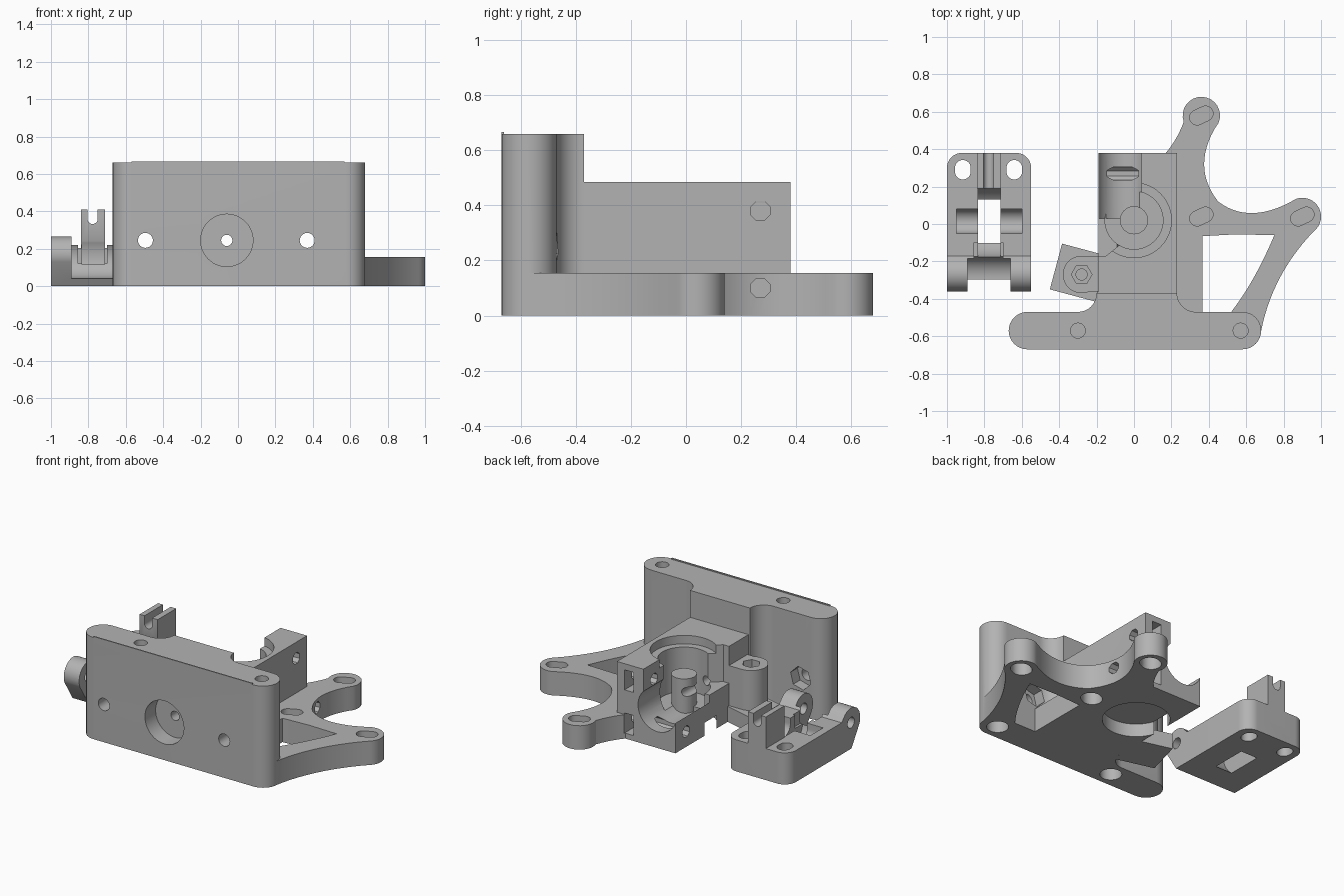
import bpy, bmesh, math
from mathutils import Vector

old = bpy.data.objects.get("Cube")
if old:
    bpy.data.objects.remove(old, do_unlink=True)

grey = bpy.data.materials.new("plain grey")
grey.use_nodes = True
grey.diffuse_color = (0.45, 0.45, 0.45, 1)
grey.node_tree.nodes["Principled BSDF"].inputs["Base Color"].default_value = (0.45, 0.45, 0.45, 1)


def arc(cx, cy, r, a0, a1, n=16):
    angles = [math.radians(a0 + (a1 - a0) * i / n) for i in range(n + 1)]
    return [(cx + r * math.cos(a), cy + r * math.sin(a)) for a in angles]


def bend(a, c, b, n=14):
    """Curve from a to b pulled towards c, without its end points."""
    a, b, c = Vector(a), Vector(b), Vector(c)
    ts = [i / n for i in range(1, n)]
    return [tuple(a * (1 - t) ** 2 + c * 2 * t * (1 - t) + b * t * t) for t in ts]


def prism(name, pts, w0, w1, axis="Z"):
    """Extrude a closed outline along an axis."""
    place = {"X": lambda u, v, w: (w, u, v),
             "Y": lambda u, v, w: (u, w, v),
             "Z": lambda u, v, w: (u, v, w)}[axis]
    bm = bmesh.new()
    rings = [[bm.verts.new(place(u, v, w)) for u, v in pts] for w in (w0, w1)]
    bm.faces.new(rings[0])
    bm.faces.new(rings[1])
    for i in range(len(pts)):
        j = (i + 1) % len(pts)
        bm.faces.new((rings[0][i], rings[0][j], rings[1][j], rings[1][i]))
    bmesh.ops.recalc_face_normals(bm, faces=bm.faces)
    mesh = bpy.data.meshes.new(name)
    bm.to_mesh(mesh)
    bm.free()
    mesh.materials.append(grey)
    ob = bpy.data.objects.new(name, mesh)
    bpy.context.collection.objects.link(ob)
    return ob


def box(x0, x1, y0, y1, z0, z1, name="block"):
    return prism(name, [(x0, y0), (x1, y0), (x1, y1), (x0, y1)], z0, z1)


def rod(u, v, r, w0, w1, axis="Z", n=48, turn=0):
    return prism("rod", arc(u, v, r, turn, turn + 360, n)[:-1], w0, w1, axis)


def slot(u, v, r, half, angle, w0, w1):
    du, dv = half * math.cos(math.radians(angle)), half * math.sin(math.radians(angle))
    pts = arc(u + du, v + dv, r, angle - 90, angle + 90) + arc(u - du, v - dv, r, angle + 90, angle + 270)
    return prism("slot", pts, w0, w1)


def combine(target, tools, operation):
    for tool in tools:
        mod = target.modifiers.new("join", "BOOLEAN")
        mod.operation, mod.solver, mod.object = operation, "EXACT", tool
        bpy.context.view_layer.objects.active = target
        bpy.ops.object.modifier_apply(modifier=mod.name)
        bpy.data.objects.remove(tool, do_unlink=True)


def finish(ob):
    bpy.ops.object.select_all(action="DESELECT")
    ob.select_set(True)
    bpy.context.view_layer.objects.active = ob
    bpy.ops.object.shade_smooth_by_angle(angle=math.radians(30))


# Main housing: tall front wall with rounded ends and fillets to the body
wall = (arc(0.58, -0.57, 0.1, -90, 90) + arc(0.33, -0.37, 0.1, 270, 180)
        + arc(-0.3, -0.37, 0.1, 0, -90) + arc(-0.57, -0.57, 0.1, 90, 270))
housing = prism("main_housing", wall, 0, 0.66)

# Mounting plate with two curved arms
plate = ([(0.1, -0.6), (0.6, -0.6), (0.68, -0.57)]
         + bend((0.68, -0.57), (0.74, -0.27), (0.96, -0.04))
         + arc(0.9, 0.04, 0.1, -50, 110)
         + bend((0.866, 0.134), (0.62, -0.01), (0.45, 0.12)) + [(0.45, 0.12)]
         + bend((0.45, 0.12), (0.3, 0.31), (0.45, 0.54))
         + arc(0.36, 0.58, 0.1, -25, 200)
         + bend((0.266, 0.546), (0.23, 0.45), (0.17, 0.38)) + [(0.17, 0.38), (0.1, 0.3)])
turned = arc(-0.295, -0.26, 0.179, 30, 390, 4)[:-1]
combine(housing, [
    box(-0.19, 0.23, -0.55, 0.38, 0, 0.485),
    prism("plate", plate, 0, 0.155),
    prism("hinge_foot", turned, 0, 0.1),
    rod(-0.28, -0.27, 0.1, 0.08, 0.36),
    box(-0.28, -0.1, -0.36, -0.17, 0.08, 0.36),
    box(-0.57, 0.57, -0.67, -0.662, 0.6, 0.667),
], "UNION")

# Openings of the housing: window, gear bores, channel
window = [(0.365, -0.47), (0.52, -0.47)] + bend((0.52, -0.47), (0.65, -0.3), (0.75, -0.06)) \
    + [(0.75, -0.06), (0.55, -0.055), (0.365, -0.065)]
combine(housing, [
    prism("window", window, -0.1, 0.3),
    prism("open_side", [(-0.3, -0.17), (-0.15, -0.17), (0.04, -0.02), (0.04, 0.5), (-0.3, 0.5)], 0.245, 0.7),
    rod(0, 0.02, 0.2, 0.43, 0.6),
    rod(0, 0.02, 0.155, 0.14, 0.6),
    rod(0, 0.02, 0.2, -0.1, 0.085),
    rod(-0.06, 0.245, 0.139, 0.03, 0.6, "Y"),
    rod(-0.06, 0.245, 0.14, -0.8, -0.56, "Y"),
], "DIFFERENCE")
combine(housing, [rod(0, 0.02, 0.075, 0.088, 0.33)], "UNION")

# Bolt holes and nut pockets
cuts = [rod(-0.06, 0.245, 0.03, -0.8, 0.5, "Y", 24),
        rod(-0.28, -0.27, 0.055, 0.3, 0.5, "Z", 6),
        rod(-0.28, -0.27, 0.03, 0.15, 0.35, "Z", 24)]
for x in (-0.495, 0.37):
    cuts += [rod(x, 0.245, 0.04, -0.8, -0.3, "Y", 24),
             rod(x, 0.245, 0.075, -0.54, -0.36, "Y", 6, 15)]
for x in (-0.3, 0.57):
    cuts += [rod(x, -0.57, 0.04, 0.35, 0.8, "Z", 24),
             rod(x, -0.57, 0.065, -0.1, 0.2, "Z", 32)]
for z in (0.1, 0.38):
    cuts += [rod(0.27, z, 0.038, -0.4, 0.7, "X", 8, 22.5),
             box(0.11, 0.175, 0.21, 0.5, z - 0.065, z + 0.065)]
for x, y in ((0.36, 0.58), (0.36, 0.04), (0.9, 0.04)):
    cuts += [slot(x, y, 0.04, 0.025, 25, 0.1, 0.3),
             slot(x, y, 0.06, 0.01, 25, -0.1, 0.08)]
combine(housing, cuts, "DIFFERENCE")
finish(housing)

# Idler: base with rounded rear corners, hinge lugs and slotted post
outline = [(-1, -0.27), (-0.55, -0.27)] + arc(-0.63, 0.3, 0.08, 0, 90) + arc(-0.92, 0.3, 0.08, 90, 180)
idler = prism("idler_block", outline, 0, 0.205)
lug = [(-0.1, 0), (-0.27, 0)] + arc(-0.265, 0.17, 0.095, 205, 50) + [(-0.17, 0.205), (-0.1, 0.205)]
combine(idler, [prism("lugs", lug, -1, -0.55, "X"),
                box(-0.84, -0.71, 0.19, 0.38, 0.1, 0.41)], "UNION")

# Idler cuts: knuckle gap, wheel well, axle groove, post notch, holes
notch = [(-0.805, 0.5), (-0.805, 0.36)] + arc(-0.7775, 0.36, 0.0275, 180, 360) + [(-0.75, 0.5)]
cuts = [rod(-0.285, 0.16, 0.118, -0.89, -0.66, "X"),
        box(-0.89, -0.66, -0.5, -0.285, 0.042, 0.4),
        rod(0.015, 0.157, 0.195, -0.835, -0.715, "X"),
        box(-0.855, -0.7, -0.25, -0.1, 0.12, 0.3),
        rod(0.015, 0.17, 0.065, -0.95, -0.6, "X"),
        box(-0.95, -0.6, -0.05, 0.08, 0.17, 0.4),
        prism("notch", notch, 0.1, 0.5, "Y"),
        rod(-0.265, 0.17, 0.035, -1.1, -0.4, "X", 24)]
cuts += [slot(x, 0.29, 0.042, 0.01, 90, -0.1, 0.4) for x in (-0.915, -0.64)]
combine(idler, cuts, "DIFFERENCE")
finish(idler)
